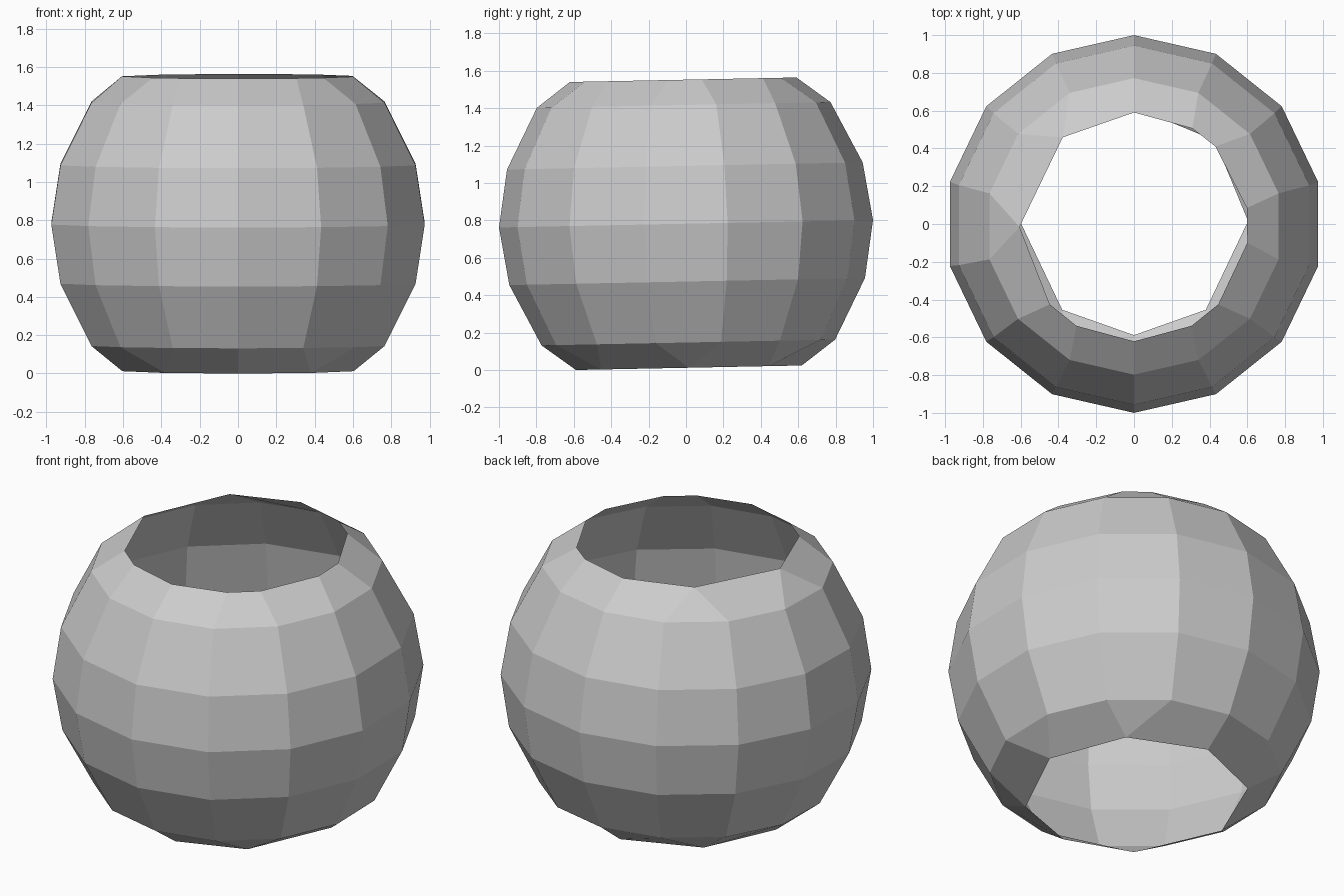
import bpy, bmesh
from math import sin, cos, radians, atan
from mathutils import Matrix

if "Cube" in bpy.data.objects:
    bpy.data.objects.remove(bpy.data.objects["Cube"])

N = 14
step = 360 / N
even = [i * step for i in range(N)]          # angles measured from +y toward +x

# rim corner angles; repeated values are merged corners
top_rim = [0, 30.6, 45.3, 80.5, 98, 132.6, 149.8, 180,
           210.2, 227.4, 270, 270, 321.5, 321.5]
bottom_half = [45, 45, 90, 90, 141, 141]
bottom_rim = [0] + bottom_half + [180] + [360 - a for a in reversed(bottom_half)]

# (radius, height, corner angles) from bottom opening to top opening
rings = [(0.604, -0.77, bottom_rim), (0.785, -0.635, even), (0.951, -0.309, even),
         (1.0, 0.0, even),
         (0.951, 0.309, even), (0.785, 0.635, even), (0.606, 0.77, top_rim)]

# Open faceted globe shell
bm = bmesh.new()
loops = []
for r, z, angles in rings:
    loops.append([bm.verts.new((r * sin(radians(a)), r * cos(radians(a)), z)) for a in angles])
for lo, hi in zip(loops, loops[1:]):
    for i in range(N):
        j = (i + 1) % N
        bm.faces.new((lo[i], hi[i], hi[j], lo[j])[::-1])
bmesh.ops.remove_doubles(bm, verts=bm.verts, dist=0.0005)
bmesh.ops.recalc_face_normals(bm, faces=bm.faces)

# Slight backward tilt, then stand on the floor
bmesh.ops.transform(bm, matrix=Matrix.Rotation(atan(0.02), 4, 'X'), verts=bm.verts)
low = min(v.co.z for v in bm.verts)
bmesh.ops.translate(bm, vec=(0, 0, -low), verts=bm.verts)

mesh = bpy.data.meshes.new("open_globe")
bm.to_mesh(mesh)
bm.free()
bpy.context.collection.objects.link(bpy.data.objects.new("open_globe", mesh))
